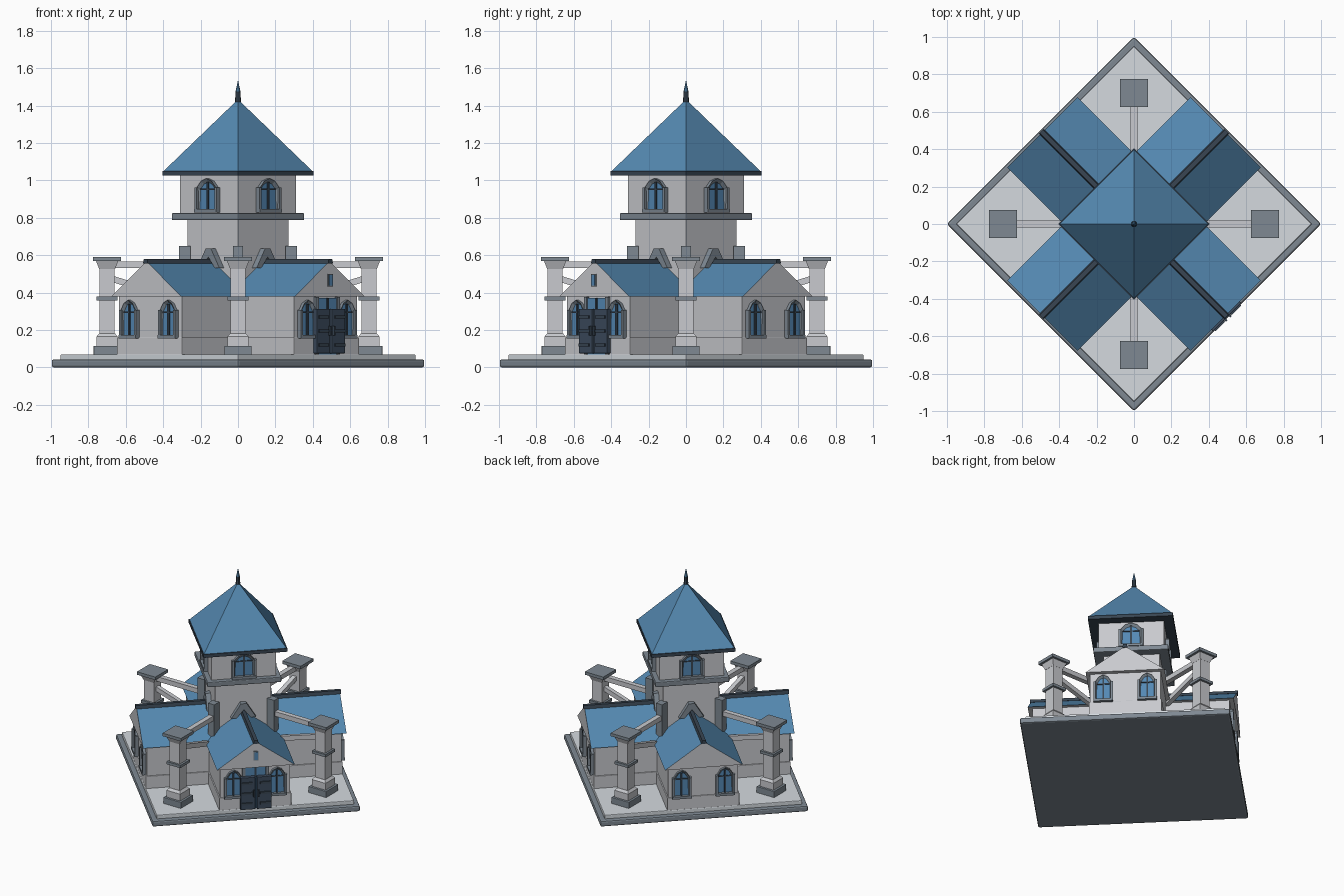
import bpy, bmesh, math
from mathutils import Matrix, Vector

if "Cube" in bpy.data.objects:
    bpy.data.objects.remove(bpy.data.objects["Cube"])


def material(name, rgb):
    m = bpy.data.materials.new(name)
    m.diffuse_color = (*rgb, 1)
    m.use_nodes = True
    m.node_tree.nodes["Principled BSDF"].inputs["Base Color"].default_value = m.diffuse_color
    return m


WALL = material("pale stone wall", (.58, .59, .62))
LIGHT = material("light paving stone", (.66, .70, .74))
TRIM = material("grey stone trim", (.21, .25, .29))
ROOF = material("blue roof", (.09, .25, .44))
DARK = material("dark slate edging", (.04, .06, .085))
GLASS = material("blue glass", (.09, .25, .46))
DOOR = material("dark blue door", (.045, .07, .11))


def rz(deg):
    return Matrix.Rotation(math.radians(deg), 4, 'Z')


def finish(name, bm, mats, frame, bevel=0):
    bmesh.ops.recalc_face_normals(bm, faces=bm.faces)
    bm.transform(frame)
    me = bpy.data.meshes.new(name)
    bm.to_mesh(me)
    bm.free()
    for m in mats:
        me.materials.append(m)
    ob = bpy.data.objects.new(name, me)
    bpy.context.collection.objects.link(ob)
    if bevel:
        mod = ob.modifiers.new("bevel", 'BEVEL')
        mod.width = bevel
        mod.segments = 2
    return ob


def frustum(name, frame, h0, h1, z0, z1, mat, bevel=0):
    """Square block with half width h0 at the bottom and h1 at the top."""
    bm = bmesh.new()
    bmesh.ops.create_cone(bm, cap_ends=True, segments=4, radius1=h0 * 2 ** .5,
                          radius2=h1 * 2 ** .5, depth=z1 - z0,
                          matrix=Matrix.Translation((0, 0, (z0 + z1) / 2)) @ rz(45))
    return finish(name, bm, [mat], frame, bevel)


def box(name, frame, lo, hi, mat, bevel=0):
    lo, hi = Vector(lo), Vector(hi)
    bm = bmesh.new()
    bmesh.ops.create_cube(bm, size=1, matrix=Matrix.Translation((lo + hi) / 2)
                          @ Matrix.Diagonal((*(hi - lo), 1)))
    return finish(name, bm, [mat], frame, bevel)


def prism(name, frame, outline, y0, y1, mats, rule=None):
    """Extrude an x-z outline from y0 to y1."""
    bm = bmesh.new()
    f = bm.faces.new([bm.verts.new((x, y0, z)) for x, z in outline])
    ext = bmesh.ops.extrude_face_region(bm, geom=[f], use_keep_orig=True)
    for v in ext["geom"]:
        if isinstance(v, bmesh.types.BMVert):
            v.co.y = y1
    bmesh.ops.recalc_face_normals(bm, faces=bm.faces)
    if rule:
        for f in bm.faces:
            f.material_index = rule(f)
    return finish(name, bm, mats, frame)


def window(name, frame, x, y, z, w, h, proud=.02):
    """Pointed window with a raised frame, recessed glass, posts, sill and glazing bars."""
    a = w / 2
    pts = [(-a, 0), (a, 0), (a, h * .72), (a * .55, h * .92), (0, h),
           (-a * .55, h * .92), (-a, h * .72)]
    bm = bmesh.new()
    face = bm.faces.new([bm.verts.new((x + px, y - proud, z + pz)) for px, pz in pts])
    back = bmesh.ops.extrude_face_region(bm, geom=[face], use_keep_orig=True)
    for v in back["geom"]:
        if isinstance(v, bmesh.types.BMVert):
            v.co.y = y + .005
    bmesh.ops.recalc_face_normals(bm, faces=bm.faces)
    bmesh.ops.inset_region(bm, faces=[face], thickness=w * .13)
    for v in face.verts:
        v.co.y += proud * .7
    face.material_index = 1
    finish(name + "_frame", bm, [TRIM, GLASS], frame)
    g = y - proud * .3
    box(name + "_mullion", frame, (x - .006, g - .008, z + .01), (x + .006, g, z + h * .9), DARK)
    box(name + "_bar", frame, (x - a * .75, g - .006, z + h * .66), (x + a * .75, g, z + h * .7), DARK)
    box(name + "_sill", frame, (x - a - .008, y - proud - .008, z), (x + a + .008, y, z + .018), TRIM)
    for s in (-1, 1):
        box(name + "_post", frame, (x + s * a - .008, y - proud - .005, z),
            (x + s * a + .008, y, z + h * .74), TRIM)


# The whole plan is turned so that its corners point along x and y
B = rz(45)

# Stepped base
frustum("base_slab", B, .707, .707, 0, .042, TRIM, .01)
frustum("paving", B, .672, .672, .03, .07, LIGHT, .005)

# Four wings, door wing first
D, HW = .663, .238
for i in range(4):
    F = B @ rz(90 * i)
    box("wing_wall", F, (-HW, -D, .06), (HW, 0, .38), WALL)
    box("wing_plinth", F, (-HW - .008, -D - .007, .06), (HW + .008, 0, .16), WALL, .004)
    prism("wing_roof", F, [(-.265, .378), (.265, .378), (0, .568)], -.693, 0, [WALL, ROOF],
          lambda f: 1 if f.normal.z > .1 else 0)
    prism("wing_ridge", F, [(-.018, .556), (.018, .556), (.012, .58), (-.012, .58)],
          -.70, -.18, [DARK])
    # chevron where the ridge meets the tower
    prism("ridge_chevron", F, [(-.085, .53), (-.05, .53), (0, .59), (.05, .53), (.085, .53),
                               (.02, .635), (-.02, .635)], -.225, -.185, [TRIM])
    for s in (-1, 1):
        window("wing_window", F, s * .148, -D, .155, .115, .205)
    # upper tower window
    window("tower_window", F, 0, -.22, .828, .15, .182)

# Double door with transom and a slit window in the gable
box("transom", B, (-.078, -D - .012, .07), (.078, -D, .372), GLASS)
box("transom_bar", B, (-.006, -D - .018, .3), (.006, -D, .372), DARK)
for s in (-1, 1):
    box("transom_jamb", B, (s * .08 - .01, -D - .018, .07), (s * .08 + .01, -D, .375), TRIM)
    box("door_leaf", B, (s * .056 - .05, -.705, .075), (s * .056 + .05, -.675, .312), DOOR, .003)
    for z in (.12, .195, .27):
        box("door_strap", B, (s * .062 - .036, -.713, z - .008),
            (s * .062 + .036, -.704, z + .008), DARK)
    box("door_handle", B, (s * .016 - .005, -.718, .17), (s * .016 + .005, -.704, .22), DARK)
box("gable_slit_frame", B, (-.018, -.699, .432), (.018, -.69, .5), TRIM)
box("gable_slit_glass", B, (-.011, -.703, .439), (.011, -.695, .493), GLASS)

# Corner columns tied to the tower by beams
for i in range(4):
    R = rz(90 * i)
    C = R @ Matrix.Translation((0, -.70, 0))
    for name, h0, h1, z0, z1, mat in (
            ("column_foot", .072, .072, .065, .115, TRIM),
            ("column_pedestal", .056, .056, .11, .165, WALL),
            ("column_pedestal_slope", .056, .042, .165, .182, WALL),
            ("column_shaft", .041, .041, .18, .54, WALL),
            ("column_ring", .056, .056, .358, .378, TRIM),
            ("column_neck", .042, .06, .525, .57, WALL),
            ("column_cap", .075, .075, .568, .59, TRIM)):
        frustum(name, C, h0, h1, z0, z1, mat, .003 if name == "column_foot" else 0)
    box("tie_beam", R, (-.018, -.67, .53), (.018, -.25, .565), WALL)
    # sloping strut, seen from the side
    S = R @ rz(-90)
    prism("strut", S, [(.67, .455), (.67, .49), (.3, .375), (.3, .34)], -.016, .016, [WALL])
    box("tower_pilaster", R, (-.026, -.315, .36), (.026, -.255, .65), TRIM)

# Tower
frustum("tower_lower", B, .19, .19, .3, .79, WALL)
frustum("tower_ledge", B, .252, .252, .787, .825, TRIM, .006)
frustum("tower_upper", B, .22, .22, .82, 1.035, WALL)
frustum("roof_eave", B, .286, .286, 1.025, 1.05, DARK)
frustum("tower_roof", B, .281, .0005, 1.05, 1.432, ROOF)

# Finial
for name, r0, r1, z0, z1, mat in (("finial_base", .016, .013, 1.42, 1.475, DARK),
                                  ("finial_tip", .013, .001, 1.475, 1.533, ROOF)):
    bm = bmesh.new()
    bmesh.ops.create_cone(bm, cap_ends=True, segments=8, radius1=r0, radius2=r1, depth=z1 - z0,
                          matrix=Matrix.Translation((0, 0, (z0 + z1) / 2)))
    finish(name, bm, [mat], B)
